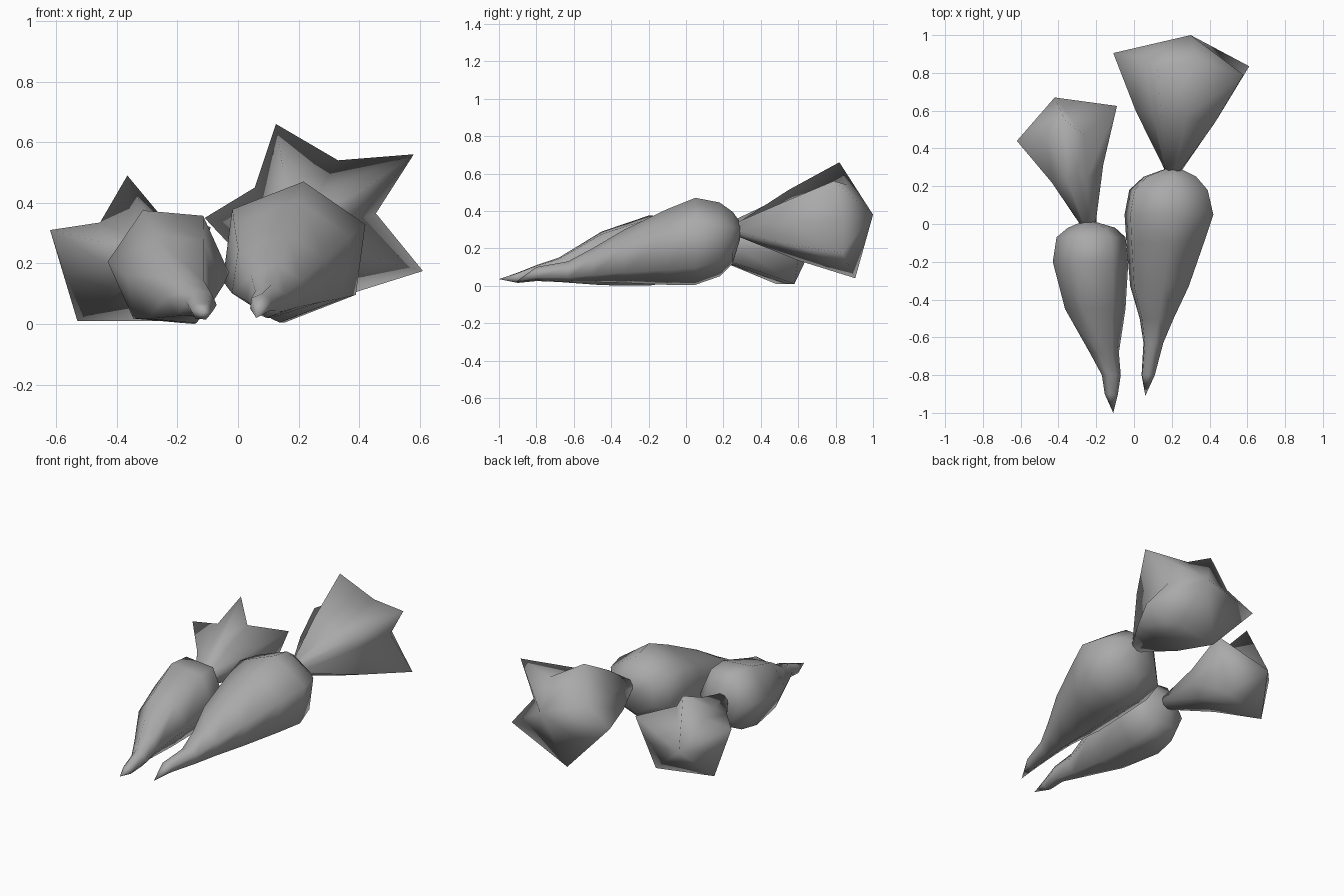
import bpy, bmesh, math
from mathutils import Vector

cube = bpy.data.objects.get("Cube")
if cube:
    bpy.data.objects.remove(cube, do_unlink=True)

grey = bpy.data.materials.new("plain grey")
grey.use_nodes = True
colour = (0.4, 0.4, 0.4, 1)
grey.diffuse_color = colour
grey.node_tree.nodes["Principled BSDF"].inputs["Base Color"].default_value = colour


def finish(name, bm):
    bmesh.ops.recalc_face_normals(bm, faces=bm.faces)
    for f in bm.faces:
        f.smooth = True
    mesh = bpy.data.meshes.new(name)
    bm.to_mesh(mesh)
    bm.free()
    mesh.materials.append(grey)
    bpy.context.collection.objects.link(bpy.data.objects.new(name, mesh))


def bridge(bm, a, b):
    n = len(a)
    for i in range(n):
        bm.faces.new((a[i], a[(i + 1) % n], b[(i + 1) % n], b[i]))


def root(name, tip, sections, phase):
    """Six-sided root; each section is y, left, right, bottom, top."""
    angles = [math.radians(phase + 60 * i) for i in range(6)]
    wide = max(abs(math.cos(a)) for a in angles)
    high = max(abs(math.sin(a)) for a in angles)
    bm = bmesh.new()
    point = bm.verts.new(tip)
    rings = []
    for y, x0, x1, z0, z1 in sections:
        rings.append([bm.verts.new(((x0 + x1) / 2 + (x1 - x0) / 2 * math.cos(a) / wide, y,
                                    (z0 + z1) / 2 + (z1 - z0) / 2 * math.sin(a) / high))
                      for a in angles])
    for i in range(6):
        bm.faces.new((point, rings[0][i], rings[0][(i + 1) % 6]))
    for a, b in zip(rings, rings[1:]):
        bridge(bm, a, b)
    bm.faces.new(rings[-1])
    finish(name, bm)


def leaf_top(name, neck, radius, belly, rim, apex):
    """Star-rimmed cone from a thin neck; None in the rim means halfway between neighbours."""
    n = len(rim)
    pts = [Vector(p) if p else (Vector(rim[i - 1]) + Vector(rim[(i + 1) % n])) / 2
           for i, p in enumerate(rim)]
    neck, apex = Vector(neck), Vector(apex)
    axis = (apex - neck).normalized()
    bm = bmesh.new()
    inner, middle, outer = [], [], []
    for p in pts:
        d = p - neck
        d -= axis * d.dot(axis)
        start = neck + d.normalized() * radius
        half = (start + p) / 2
        centre = neck + axis * (half - neck).dot(axis)
        inner.append(bm.verts.new(start))
        middle.append(bm.verts.new(centre + (half - centre) * belly))
        outer.append(bm.verts.new(p))
    bridge(bm, inner, middle)
    bridge(bm, middle, outer)
    bm.faces.new(inner)
    end = bm.verts.new(apex)
    for i in range(n):
        bm.faces.new((outer[i], outer[(i + 1) % n], end))
    finish(name, bm)


# Roots
root("large_root", (0.06, -0.91, 0.02), [
    (-0.8, 0.04, 0.11, 0.03, 0.1), (-0.63, 0.05, 0.155, 0.02, 0.13),
    (-0.5, 0.03, 0.21, 0.02, 0.2), (-0.33, -0.02, 0.29, 0.015, 0.3),
    (-0.1, -0.04, 0.37, 0.005, 0.41), (0.05, -0.05, 0.42, 0.005, 0.47),
    (0.18, -0.025, 0.39, 0.05, 0.445), (0.25, 0.05, 0.33, 0.12, 0.395),
    (0.29, 0.16, 0.25, 0.25, 0.34)], 23)
root("small_root", (-0.11, -1.0, 0.035), [
    (-0.9, -0.155, -0.085, 0.015, 0.07), (-0.8, -0.17, -0.07, 0.025, 0.11),
    (-0.68, -0.235, -0.08, 0.02, 0.15), (-0.45, -0.365, -0.045, 0.003, 0.29),
    (-0.2, -0.43, -0.03, 0, 0.375), (-0.07, -0.41, -0.045, 0.02, 0.37),
    (-0.02, -0.35, -0.1, 0.08, 0.31), (0.01, -0.28, -0.2, 0.18, 0.26)], -5)

# Leaf tops
leaf_top("large_leaf_top", (0.205, 0.28, 0.3), 0.042, 1.08, [
    (0.125, 0.82, 0.66), (0.33, 0.86, 0.54), (0.58, 0.79, 0.56), (0.455, 0.84, 0.365),
    (0.61, 0.835, 0.175), None, (0.18, 0.905, 0.04), None,
    (-0.11, 0.905, 0.35), (0.055, 0.88, 0.45)], (0.3, 1.0, 0.38))
leaf_top("small_leaf_top", (-0.24, 0.0, 0.22), 0.042, 0.9, [
    (-0.365, 0.55, 0.49), (-0.265, 0.47, 0.37), (-0.09, 0.625, 0.32), None,
    (-0.2, 0.58, 0.01), None, (-0.53, 0.48, 0.01), None,
    (-0.62, 0.44, 0.31), (-0.455, 0.45, 0.335)], (-0.42, 0.67, 0.2))
